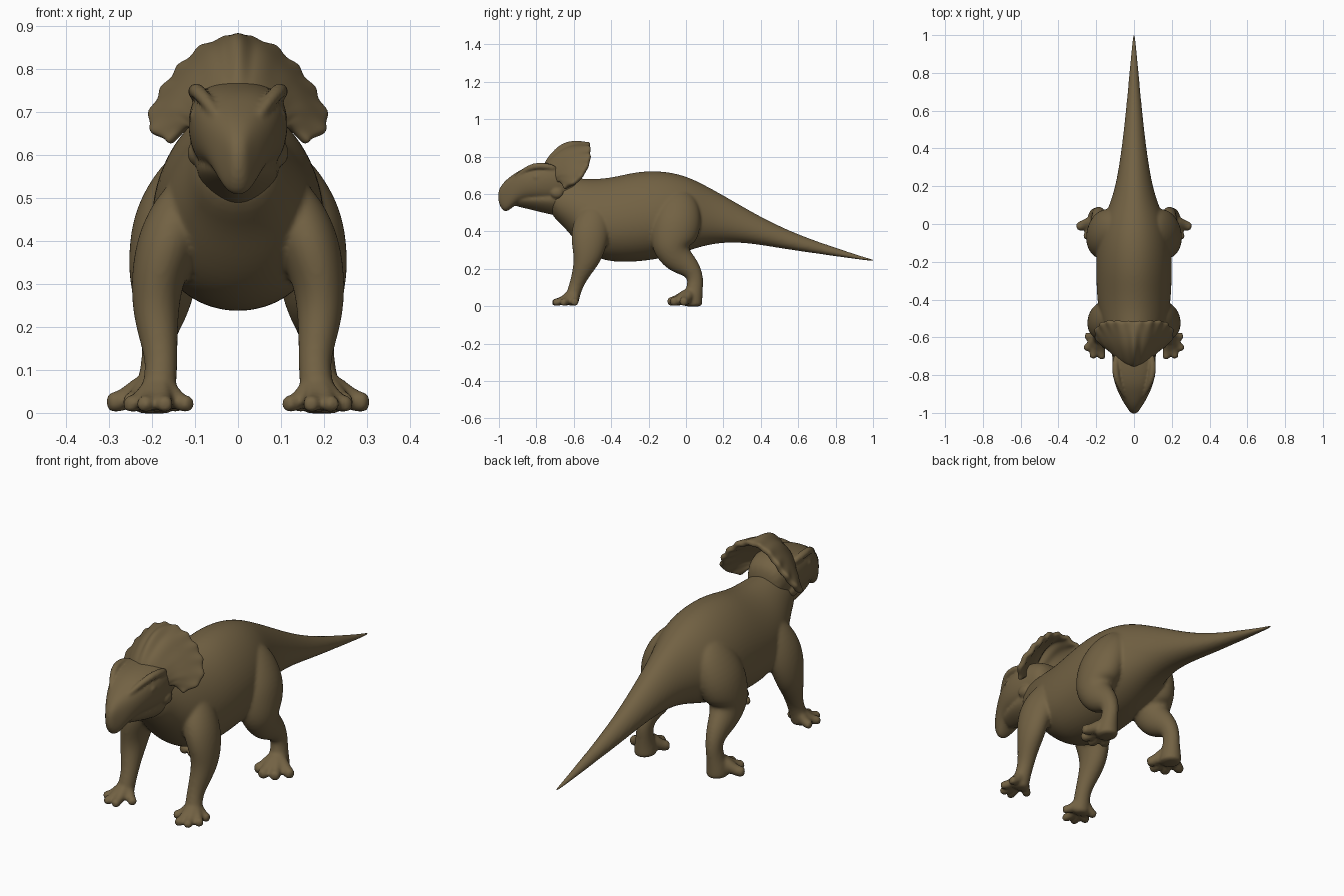
import bpy
import bmesh
import math
from mathutils import Vector, Matrix

if "Cube" in bpy.data.objects:
    bpy.data.objects.remove(bpy.data.objects["Cube"], do_unlink=True)

# One hide colour for the whole animal
hide = bpy.data.materials.new("brown_hide")
hide.use_nodes = True
hide_colour = (0.17, 0.122, 0.057, 1)
hide.diffuse_color = hide_colour
hide.node_tree.nodes["Principled BSDF"].inputs["Base Color"].default_value = hide_colour

SIDES = 16
# Makes up for the shrinkage of a subdivided ring
SWELL = 3 / (2 + math.cos(math.tau / SIDES))


def finish(name, bm, mirror=False, thickness=0, fuse=0):
    """Turn a bmesh into a smooth object; fuse melts overlapping parts into one skin."""
    bmesh.ops.recalc_face_normals(bm, faces=bm.faces)
    mesh = bpy.data.meshes.new(name)
    bm.to_mesh(mesh)
    bm.free()
    mesh.materials.append(hide)
    mesh.shade_smooth()
    obj = bpy.data.objects.new(name, mesh)
    bpy.context.collection.objects.link(obj)
    if mirror:
        mod = obj.modifiers.new("mirror", 'MIRROR')
        mod.use_clip = True
    if thickness:
        mod = obj.modifiers.new("thickness", 'SOLIDIFY')
        mod.thickness = thickness
        mod.offset = 0
    mod = obj.modifiers.new("rounding", 'SUBSURF')
    mod.levels = mod.render_levels = 2
    if fuse:
        mod = obj.modifiers.new("fuse", 'REMESH')
        mod.mode = 'VOXEL'
        mod.voxel_size = fuse
        mod.use_smooth_shade = True
        mod = obj.modifiers.new("soften", 'SMOOTH')
        mod.iterations = 7


def bridge(bm, rings):
    """Skin a list of point rings and cap both ends."""
    loops = [[bm.verts.new(p) for p in ring] for ring in rings]
    for a, b in zip(loops, loops[1:]):
        for i in range(SIDES):
            j = (i + 1) % SIDES
            bm.faces.new((a[i], a[j], b[j], b[i]))
    bm.faces.new(loops[0])
    bm.faces.new(loops[-1])


def add_trunk(bm, rows, egg=0.0, power=1.0):
    """Upright rings along y; each row is y, top, bottom, half width."""
    def soft(v):
        return math.copysign(abs(v) ** power, v)
    rings = []
    for y, top, bottom, half in rows:
        ring = []
        for i in range(SIDES):
            a = math.tau * i / SIDES
            c, s = soft(math.cos(a)), soft(math.sin(a))
            x = half * SWELL * c * (1 - egg * s)
            ring.append((x, y, (top + bottom) / 2 + s * SWELL * (top - bottom) / 2))
        rings.append(ring)
    bridge(bm, rings)


def add_tube(bm, path, side):
    """A tube square to its path; each row is x, y, z, side radius, depth radius."""
    pts = [Vector((side * row[0], row[1], row[2])) for row in path]
    rings = []
    for k, row in enumerate(path):
        t = (pts[min(k + 1, len(pts) - 1)] - pts[max(k - 1, 0)]).normalized()
        u = Vector((1, 0, 0))
        u = (u - t * u.dot(t)).normalized()
        v = t.cross(u)
        ring = []
        for i in range(SIDES):
            a = math.tau * i / SIDES
            ring.append(pts[k] + SWELL * (u * row[3] * math.cos(a) + v * row[-1] * math.sin(a)))
        rings.append(ring)
    bridge(bm, rings)


def add_bump(bm, centre, size):
    """A little rounded knob."""
    m = Matrix.Translation(centre) @ Matrix.Diagonal((*size, 1))
    bmesh.ops.create_icosphere(bm, subdivisions=2, radius=1.05, matrix=m)


def add_toes(bm, ankle, tips, thick, side):
    """Splayed toes running from the ankle to each tip."""
    for x, y in tips:
        start = Vector(ankle)
        end = Vector((x, y, thick))
        path = [(*start, thick * 1.3)]
        for f, z, r in ((.4, 2, 1.25), (.65, 1.3, 1.1), (.85, 1.05, 1.1), (1, 1, .85)):
            p = start.lerp(end, f)
            path.append((p.x, p.y, thick * z, thick * r))
        add_tube(bm, path, side)


# Trunk, from inside the head along the tail
body_rows = [
    (-.74, .69, .50, .085), (-.66, .69, .435, .11), (-.6, .685, .36, .14),
    (-.53, .68, .29, .17), (-.45, .68, .247, .187), (-.36, .695, .236, .195),
    (-.27, .717, .238, .198), (-.17, .724, .25, .198), (-.07, .714, .27, .188),
    (.02, .687, .3, .164), (.1, .647, .325, .128), (.2, .592, .342, .097),
    (.32, .522, .34, .076), (.46, .445, .318, .057), (.62, .375, .292, .041),
    (.8, .312, .268, .023), (.93, .268, .25, .011), (1.004, .248, .241, .003),
]
bm = bmesh.new()
add_trunk(bm, body_rows, egg=.14)
for side in (1, -1):
    # Hind leg, from the hip down to the heel, with toes
    add_tube(bm, [
        (.085, -.03, .62, .03, .05), (.118, -.035, .55, .07, .11),
        (.15, -.047, .45, .094, .132), (.167, -.068, .37, .088, .124),
        (.174, -.083, .31, .08, .102), (.176, -.045, .25, .064, .08),
        (.182, .024, .205, .046, .056), (.186, .052, .155, .036, .043),
        (.19, .047, .1, .036, .043), (.195, .037, .05, .046, .051),
        (.195, .033, .015, .05, .055), (.195, .033, -.003, .046, .05),
    ], side)
    add_toes(bm, (.195, .025, .078),
             [(.305, -.02), (.255, -.083), (.19, -.1), (.132, -.062)], .023, side)
    # Front leg, from the shoulder down to the palm, with fingers
    add_tube(bm, [
        (.08, -.47, .56, .03, .05), (.118, -.485, .49, .068, .09),
        (.162, -.512, .4, .074, .104), (.187, -.52, .32, .062, .092),
        (.192, -.53, .25, .055, .072), (.187, -.556, .19, .047, .051),
        (.178, -.582, .125, .037, .038), (.181, -.6, .075, .038, .037),
        (.186, -.61, .03, .042, .037), (.186, -.61, .001, .037, .031),
    ], side)
    add_toes(bm, (.184, -.597, .082),
             [(.262, -.595), (.262, -.667), (.222, -.713), (.168, -.718), (.107, -.653)],
             .019, side)
finish("body_and_legs", bm, fuse=.0075)

# Thin end of the tail
bm = bmesh.new()
add_trunk(bm, body_rows[-4:], egg=.14)
finish("tail_tip", bm)

# Head: brows, eyes, nostrils and cheek knobs on both sides
bm = bmesh.new()
for side in (1, -1):
    add_tube(bm, [
        (.092, -.69, .733, .016), (.101, -.75, .75, .018), (.095, -.815, .751, .018),
        (.07, -.87, .722, .014), (.042, -.925, .68, .01),
    ], side)
    add_bump(bm, (side * .102, -.8, .69), (.012, .02, .015))
    add_bump(bm, (side * .04, -.925, .655), (.012, .02, .016))
    add_bump(bm, (side * .098, -.69, .605), (.02, .035, .03))
# Skull with hooked beak, and the jaw below it
add_trunk(bm, [
    (-.57, .725, .56, .08), (-.64, .765, .56, .102), (-.7, .772, .55, .114),
    (-.78, .764, .556, .115), (-.85, .747, .562, .1), (-.9, .719, .552, .079),
    (-.945, .689, .513, .055), (-.975, .662, .5, .035), (-1.006, .62, .555, .014),
], egg=-.06, power=.8)
add_trunk(bm, [
    (-.62, .62, .475, .085), (-.7, .62, .485, .095), (-.79, .61, .506, .086),
    (-.86, .6, .524, .066), (-.93, .59, .538, .038),
], egg=-.35)
finish("head", bm, fuse=.006)

# Frill: a curved shield from inside the skull out to its scalloped rim
rim = [Vector(p) for p in (
    (0, -.52, .853), (.055, -.517, .848), (.105, -.515, .815), (.145, -.517, .77),
    (.178, -.537, .72), (.198, -.575, .668), (.168, -.63, .637), (.11, -.66, .625))]
root = [Vector(p) for p in (
    (0, -.76, .745), (.03, -.75, .742), (.055, -.735, .735), (.075, -.72, .72),
    (.085, -.71, .7), (.09, -.7, .68), (.085, -.69, .66), (.07, -.69, .63))]
columns = []
for k in range(len(rim) - 1):
    for f in (0, .5):
        inner, outer = root[k].lerp(root[k + 1], f), rim[k].lerp(rim[k + 1], f)
        swell = (outer - Vector((0, -.6, .68))).normalized()
        height = .08 if not columns else .042 if k < 2 else .03
        # Each gap between rim points bulges out into one scallop
        push = .028 if f else -.004
        column = []
        for s in (0, .25, .5, .75, .9, 1):
            lift = Vector((0, -.15, 1)) * height * math.sin(math.pi * s)
            edge = swell * push * max(0, s * 5 - 4)
            if not columns:
                edge = Vector()
            column.append(inner.lerp(outer, s) + lift + edge)
        columns.append(column)
bm = bmesh.new()
grid = [[bm.verts.new(p) for p in column] for column in columns]
for a, b in zip(grid, grid[1:]):
    for i in range(len(a) - 1):
        bm.faces.new((a[i], a[i + 1], b[i + 1], b[i]))
finish("frill", bm, mirror=True, thickness=.028)
